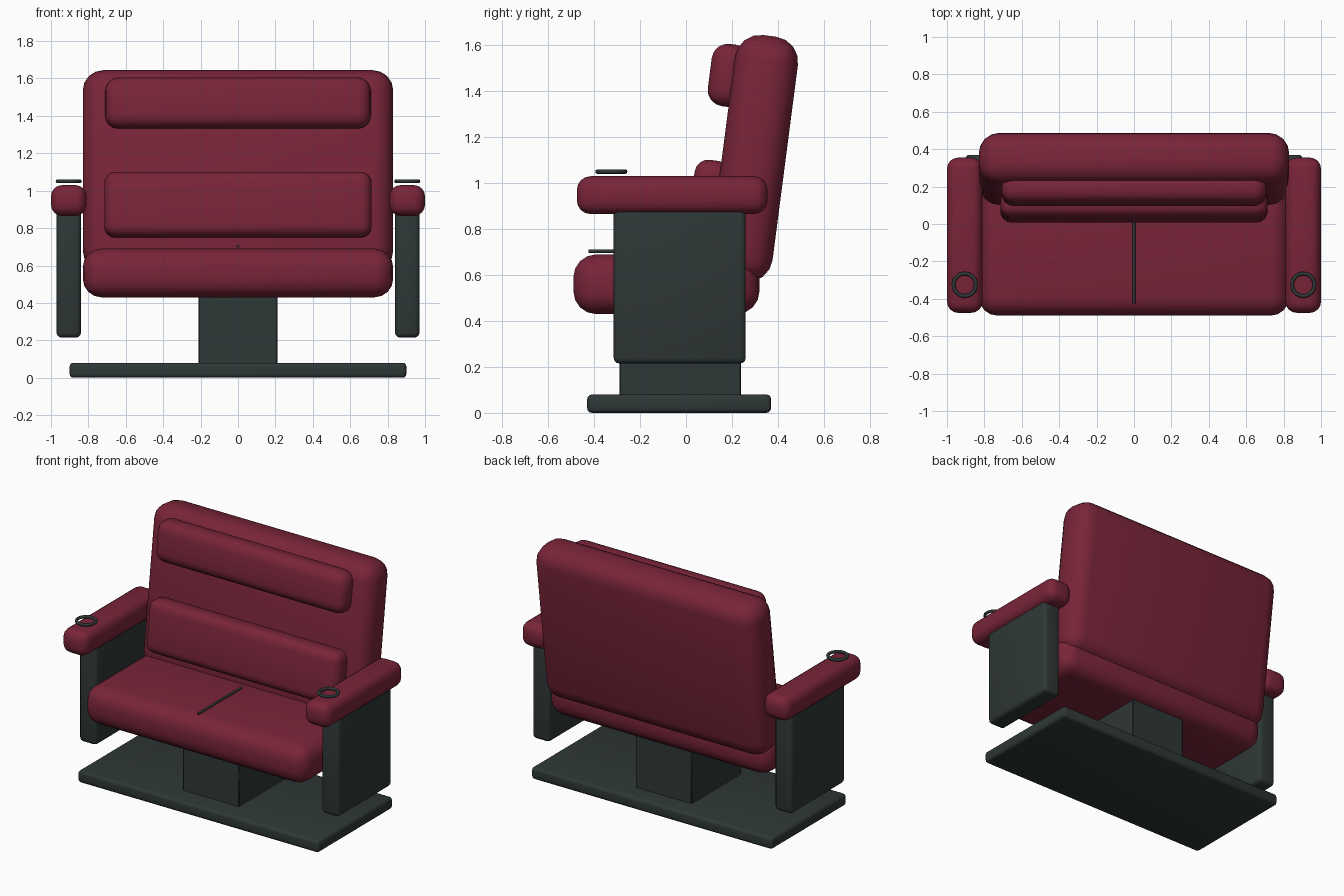
import bpy
import math
from mathutils import Vector

cube = bpy.data.objects.get("Cube")
if cube:
    bpy.data.objects.remove(cube, do_unlink=True)


def material(name, colour):
    mat = bpy.data.materials.new(name)
    mat.use_nodes = True
    mat.diffuse_color = (*colour, 1)
    bsdf = mat.node_tree.nodes["Principled BSDF"]
    bsdf.inputs["Base Color"].default_value = (*colour, 1)
    bsdf.inputs["Roughness"].default_value = 0.7
    return mat


BURGUNDY = material("burgundy upholstery", (0.19, 0.018, 0.04))
CHARCOAL = material("charcoal metal", (0.028, 0.038, 0.038))
RECLINE = math.radians(-7.4)


def finish(name, mat):
    obj = bpy.context.object
    obj.name = name
    obj.data.materials.append(mat)
    bpy.ops.object.shade_smooth_by_angle(angle=math.radians(40))
    return obj


def rounded_box(name, low, high, radius, mat, segments=4, tilt=0):
    """Box between two corners with rounded edges, tilted about its centre."""
    low, high = Vector(low), Vector(high)
    bpy.ops.mesh.primitive_cube_add(size=1, location=(low + high) / 2)
    obj = bpy.context.object
    obj.scale = high - low
    bpy.ops.object.transform_apply(location=False, rotation=False, scale=True)
    bevel = obj.modifiers.new("rounded edges", "BEVEL")
    bevel.width = radius
    bevel.segments = segments
    bpy.ops.object.modifier_apply(modifier=bevel.name)
    obj.rotation_euler.x = tilt
    return finish(name, mat)


# Floor plate and pedestal
rounded_box("floor_plate", (-0.9, -0.43, 0), (0.9, 0.37, 0.08), 0.02, CHARCOAL, 3)
rounded_box("pedestal", (-0.21, -0.29, 0.06), (0.21, 0.24, 0.5), 0.005, CHARCOAL, 1)

# Cushions
rounded_box("seat", (-0.83, -0.49, 0.43), (0.83, 0.32, 0.69), 0.1, BURGUNDY)
rounded_box("backrest", (-0.83, 0.157, 0.57), (0.83, 0.433, 1.645), 0.11, BURGUNDY, tilt=RECLINE)
rounded_box("headrest", (-0.71, 0.103, 1.332), (0.71, 0.27, 1.605), 0.07, BURGUNDY, tilt=RECLINE)
rounded_box("lumbar_cushion", (-0.715, 0.022, 0.75), (0.715, 0.18, 1.1), 0.06, BURGUNDY, tilt=RECLINE)

# Seam rod along the middle of the seat
bpy.ops.mesh.primitive_cylinder_add(vertices=12, radius=0.008, depth=0.46,
                                    location=(0, -0.195, 0.703),
                                    rotation=(math.pi / 2, 0, 0))
finish("seat_seam", CHARCOAL)

# Side panels, armrests and cup rings
for side, sign in (("left", 1), ("right", -1)):
    def span(inner, outer):
        return sorted((inner * sign, outer * sign))

    x0, x1 = span(0.84, 0.97)
    rounded_box(side + "_side_panel", (x0, -0.315, 0.215), (x1, 0.26, 0.92), 0.025, CHARCOAL, 3)
    x0, x1 = span(0.81, 1.0)
    rounded_box(side + "_armrest", (x0, -0.475, 0.865), (x1, 0.355, 1.03), 0.06, BURGUNDY)
    bpy.ops.mesh.primitive_torus_add(location=(0.905 * sign, -0.325, 1.05),
                                     major_radius=0.06, minor_radius=0.01,
                                     major_segments=32, minor_segments=10)
    finish(side + "_cup_ring", CHARCOAL)
